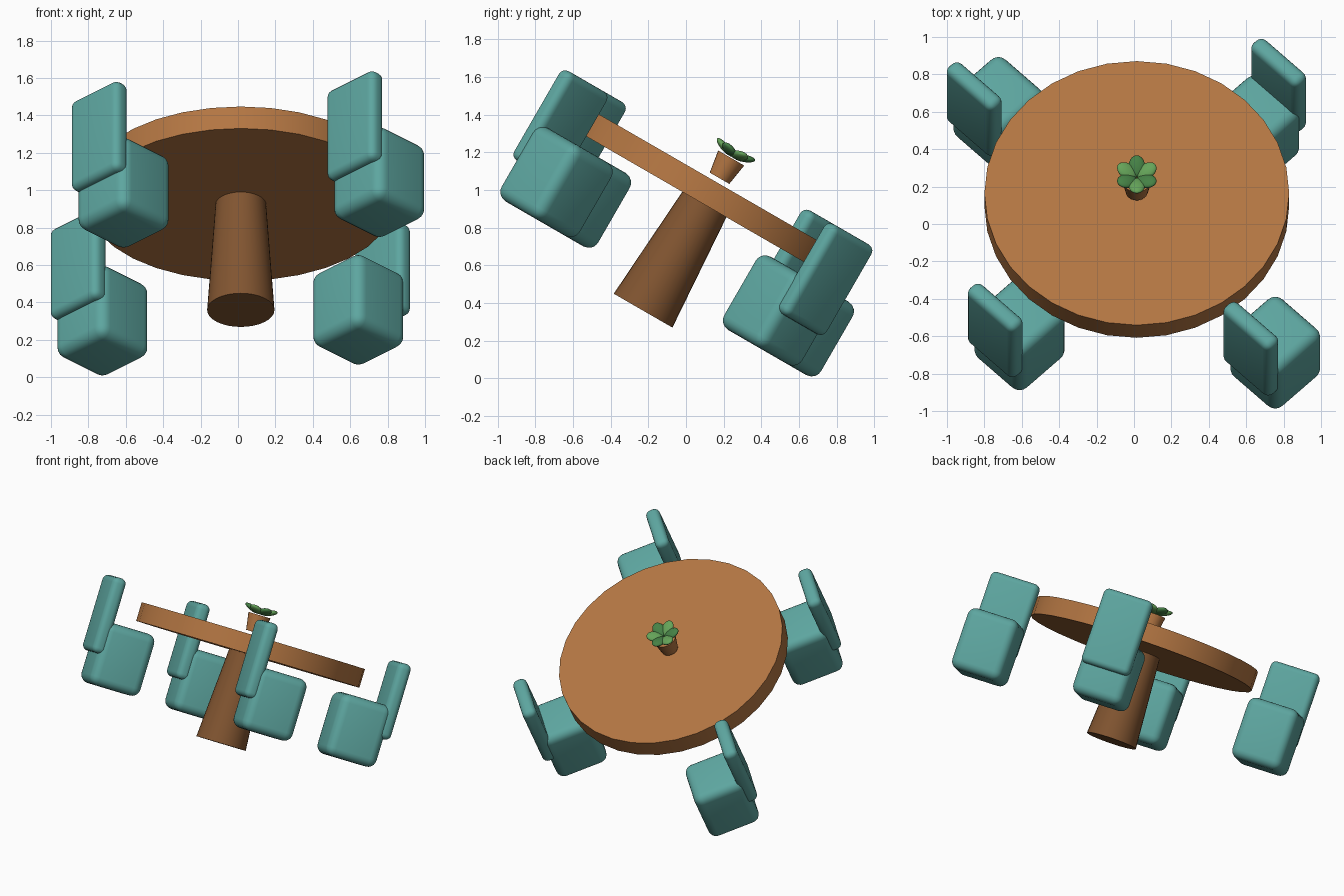
import bpy, bmesh
from math import radians, cos, sin
from mathutils import Matrix

if "Cube" in bpy.data.objects:
    bpy.data.objects.remove(bpy.data.objects["Cube"])

# The whole set is tilted about x; local origin is the centre of the table top surface
TILT = Matrix.Translation((0.015, 0.165, 1.04)) @ Matrix.Rotation(radians(-30), 4, 'X')


def material(name, rgb):
    m = bpy.data.materials.new(name)
    m.diffuse_color = (*rgb, 1)
    m.use_nodes = True
    m.node_tree.nodes["Principled BSDF"].inputs["Base Color"].default_value = m.diffuse_color
    return m


wood = material("wood", (0.45, 0.18, 0.055))
dark_wood = material("dark_wood", (0.22, 0.09, 0.03))
teal = material("teal", (0.11, 0.38, 0.35))
greens = [material("light_green", (0.13, 0.37, 0.10)),
          material("dark_green", (0.06, 0.22, 0.06))]


def finish(name, bm, mat, local, angle=35):
    mesh = bpy.data.meshes.new(name)
    bm.to_mesh(mesh)
    bm.free()
    ob = bpy.data.objects.new(name, mesh)
    bpy.context.collection.objects.link(ob)
    ob.matrix_world = TILT @ local
    mesh.materials.append(mat)
    bpy.ops.object.select_all(action='DESELECT')
    bpy.context.view_layer.objects.active = ob
    ob.select_set(True)
    bpy.ops.object.shade_smooth_by_angle(angle=radians(angle))
    return ob


def cone(name, r_low, r_high, z_low, z_high, mat, sides=32):
    bm = bmesh.new()
    bmesh.ops.create_cone(bm, cap_ends=True, segments=sides, radius1=r_low,
                          radius2=r_high, depth=z_high - z_low)
    return finish(name, bm, mat, Matrix.Translation((0, 0, (z_low + z_high) / 2)))


def soft_box(name, size, radius, mat, local):
    bm = bmesh.new()
    bmesh.ops.create_cube(bm, size=1)
    bmesh.ops.scale(bm, vec=size, verts=bm.verts)
    bmesh.ops.bevel(bm, geom=bm.edges[:], offset=radius, segments=5,
                    profile=0.5, affect='EDGES')
    return finish(name, bm, mat, local, 60)


# Table
cone("table_top", 0.815, 0.815, -0.135, 0, wood)
cone("table_pedestal", 0.18, 0.135, -0.786, -0.13, dark_wood)

# Chairs: the seat position and which side the backrest is on
chairs = [("front_left", -0.627, -0.627, -1), ("front_right", 0.74, -0.74, -1),
          ("back_left", -0.74, 0.74, -1), ("back_right", 0.628, 0.625, 1)]
turn = Matrix.Rotation(radians(45), 4, 'Z')
for name, x, y, side in chairs:
    soft_box(name + "_seat", (0.375, 0.375, 0.45), 0.06, teal,
             Matrix.Translation((x, y, -0.424)) @ turn)
    soft_box(name + "_backrest", (0.10, 0.36, 0.55), 0.04, teal,
             Matrix.Translation((x + side * 0.13, y + side * 0.13, -0.157)) @ turn)

# Plant pot with a rosette of leaves
cone("plant_pot", 0.06, 0.08, 0.026, 0.15, wood, 24)
for i in range(6):
    a = radians(-90 + 60 * i)
    bm = bmesh.new()
    bmesh.ops.create_uvsphere(bm, u_segments=20, v_segments=12, radius=1)
    bmesh.ops.scale(bm, vec=(0.06, 0.044, 0.02), verts=bm.verts)
    place = (Matrix.Translation((0.06 * cos(a), 0.06 * sin(a), 0.183))
             @ Matrix.Rotation(a, 4, 'Z') @ Matrix.Rotation(radians(-20), 4, 'Y'))
    finish(f"leaf_{i + 1}", bm, greens[i % 2], place, 60)
